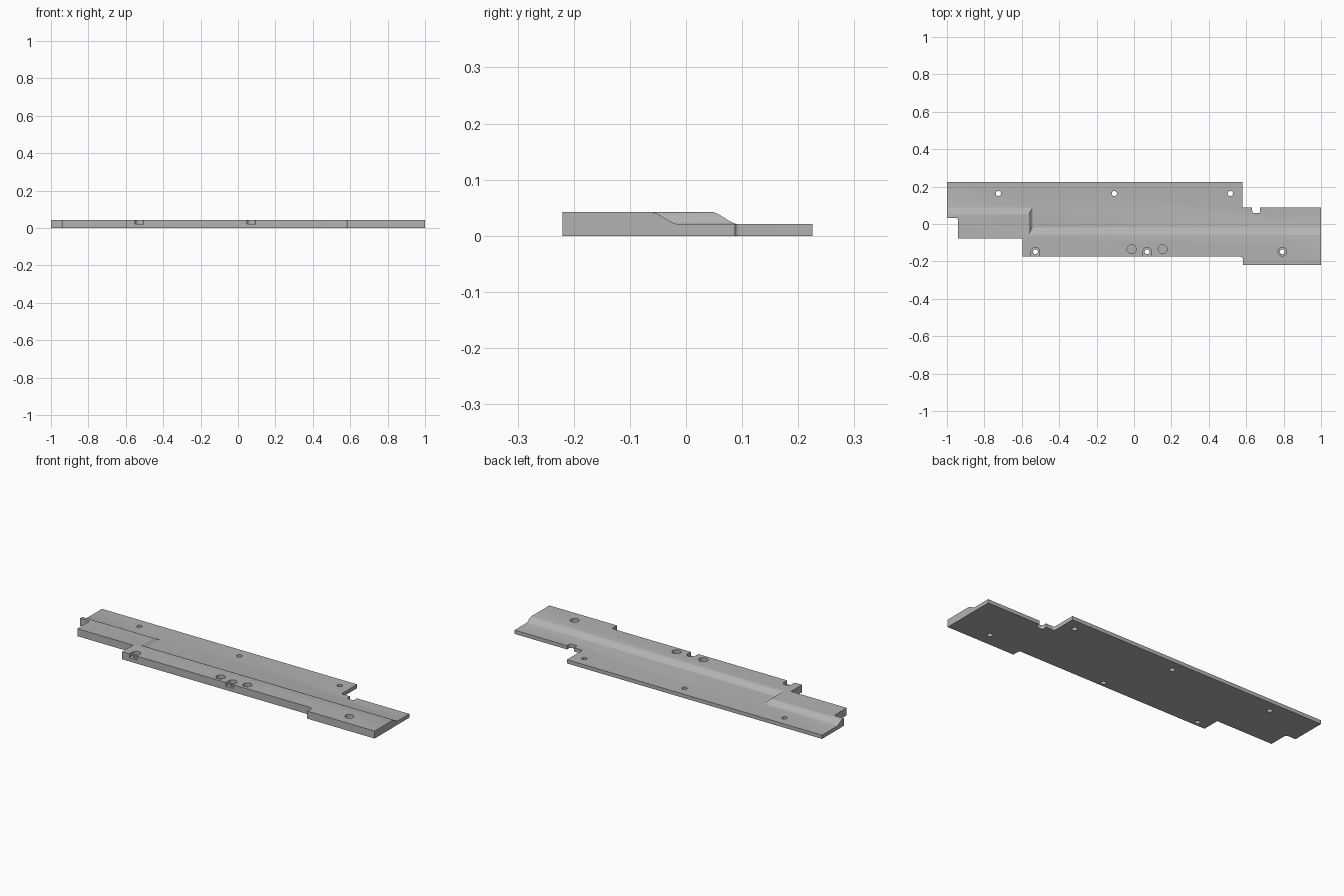
import bpy, bmesh, math
from mathutils import Vector

cube = bpy.data.objects.get("Cube")
if cube:
    bpy.data.objects.remove(cube)

HIGH, LOW = 0.042, 0.021

grey = bpy.data.materials.new("plain grey")
grey.use_nodes = True
colour = (0.45, 0.45, 0.45, 1)
grey.diffuse_color = colour
grey.node_tree.nodes["Principled BSDF"].inputs["Base Color"].default_value = colour


def fillet(outline):
    """Round each (x, y, radius) corner of a right-angled outline."""
    pts = []
    for i, (x, y, r) in enumerate(outline):
        p = Vector((x, y))
        if r == 0:
            pts.append(p)
            continue
        a = (Vector(outline[i - 1][:2]) - p).normalized() * r
        b = (Vector(outline[(i + 1) % len(outline)][:2]) - p).normalized() * r
        for k in range(6):
            t = k / 5 * math.pi / 2
            pts.append(p + a * (1 - math.sin(t)) + b * (1 - math.cos(t)))
    return pts


def loft(name, rings):
    """Closed solid through a stack of rings with equal point counts."""
    bm = bmesh.new()
    rows = [[bm.verts.new(p) for p in ring] for ring in rings]
    n = len(rows[0])
    for lower, upper in zip(rows, rows[1:]):
        for i in range(n):
            j = (i + 1) % n
            bm.faces.new((lower[i], lower[j], upper[j], upper[i]))
    bm.faces.new(rows[0][::-1])
    bm.faces.new(rows[-1])
    bmesh.ops.recalc_face_normals(bm, faces=bm.faces)
    mesh = bpy.data.meshes.new(name)
    bm.to_mesh(mesh)
    bm.free()
    mesh.materials.append(grey)
    ob = bpy.data.objects.new(name, mesh)
    bpy.context.collection.objects.link(ob)
    return ob


def prism(name, pts, z0, z1):
    return loft(name, [[(x, y, z) for x, y in pts] for z in (z0, z1)])


def circle(x, y, r, n=32):
    return [(x + r * math.cos(k * math.tau / n), y + r * math.sin(k * math.tau / n))
            for k in range(n)]


# Plate outline with its end steps, corner cut-outs and small rear notch
outline = [(-1, 0.225, 0), (-1, 0.032, 0), (-0.94, 0.032, 0.012), (-0.94, -0.078, 0),
           (-0.595, -0.078, 0), (-0.595, -0.175, 0), (0.582, -0.175, 0.012),
           (0.582, -0.22, 0), (1, -0.22, 0), (1, 0.087, 0), (0.675, 0.087, 0),
           (0.675, 0.058, 0.012), (0.632, 0.058, 0.012), (0.632, 0.087, 0),
           (0.58, 0.087, 0.008), (0.58, 0.225, 0)]
plate = prism("stepped_plate", fillet(outline), 0, HIGH)

cutters = []

# Space above the thin rear shelf, edged by an S-shaped slope with a jog
rings = []
steps = 12
for k in range(steps + 1):
    t = k / steps
    s = t * t * (3 - 2 * t)
    z = LOW + (HIGH + 0.0003 - LOW) * (0.45 * t + 0.55 * s)
    y_left, y_right, x_jog = 0.09 - 0.042 * t, -0.016 - 0.044 * t, -0.542 - 0.022 * t
    rings.append([(-1.1, y_left, z), (x_jog, y_left, z), (x_jog, y_right, z),
                  (1.1, y_right, z), (1.1, 0.4, z), (-1.1, 0.4, z)])
rings.append([(x, y, 0.1) for x, y, z in rings[-1]])
cutters.append(loft("shelf_cutter", rings))

# Rear screw holes
for x in (-0.725, -0.105, 0.515):
    cutters.append(prism("rear_hole_cutter", circle(x, 0.163, 0.014), -0.1, 0.1))

# Front screw holes with counterbores, two of them open to the front edge
for x, is_open in ((-0.527, True), (0.07, True), (0.793, False)):
    y, r = -0.148, 0.023
    cutters.append(prism("front_hole_cutter", circle(x, y, 0.013), -0.1, 0.1))
    if is_open:
        pts = [(x + r * math.cos(k * math.pi / 16), y + r * math.sin(k * math.pi / 16))
               for k in range(17)] + [(x - r, -0.3), (x + r, -0.3)]
    else:
        pts = circle(x, y, r)
    cutters.append(prism("counterbore_cutter", pts, LOW, 0.1))

# Blind round pockets
for x in (-0.013, 0.153):
    cutters.append(prism("pocket_cutter", circle(x, -0.135, 0.024), LOW, 0.1))

bpy.context.view_layer.objects.active = plate
for cutter in cutters:
    mod = plate.modifiers.new("cut", "BOOLEAN")
    mod.operation, mod.solver, mod.object = "DIFFERENCE", "EXACT", cutter
    bpy.ops.object.modifier_apply(modifier=mod.name)
    bpy.data.objects.remove(cutter)

bpy.ops.object.select_all(action="DESELECT")
plate.select_set(True)
bpy.ops.object.shade_smooth_by_angle(angle=math.radians(30))
